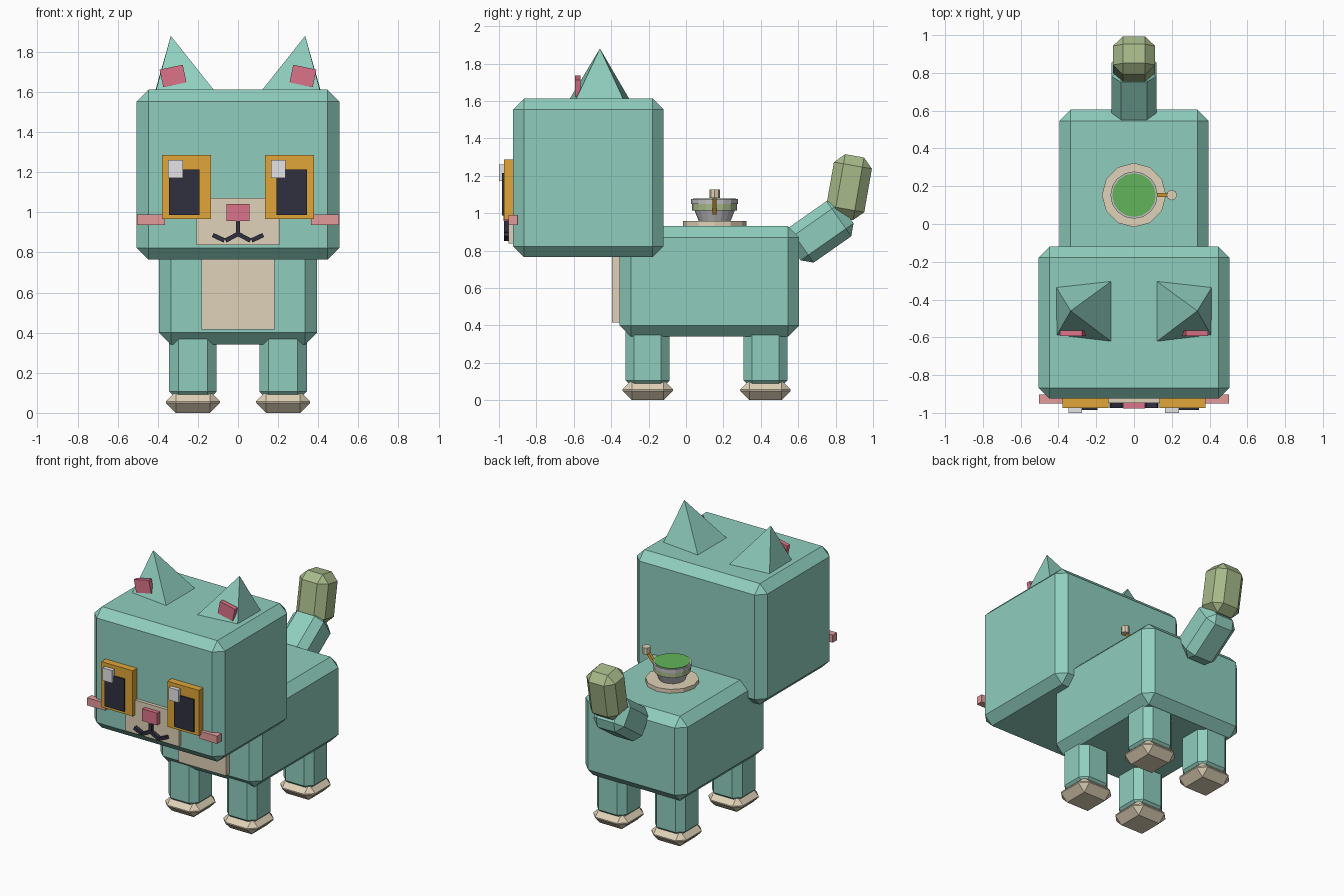
import bpy, bmesh
from math import radians, cos, sin, pi, hypot, atan2
from mathutils import Matrix, Vector

if "Cube" in bpy.data.objects:
    bpy.data.objects.remove(bpy.data.objects["Cube"])


def colour(name, r, g, b):
    def lin(c):
        c /= 255
        return c / 12.92 if c <= 0.04045 else ((c + 0.055) / 1.055) ** 2.4
    rgba = (lin(r), lin(g), lin(b), 1)
    m = bpy.data.materials.new(name)
    m.use_nodes = True
    m.diffuse_color = rgba
    m.node_tree.nodes["Principled BSDF"].inputs["Base Color"].default_value = rgba
    return m


TEAL = colour("teal", 143, 206, 190)
CREAM = colour("cream", 224, 210, 184)
GOLD = colour("gold", 224, 166, 56)
DARK = colour("dark navy", 48, 48, 64)
WHITE = colour("white", 232, 232, 234)
PINK = colour("rose pink", 220, 116, 138)
BLUSH = colour("blush pink", 228, 156, 156)
SAGE = colour("sage green", 168, 186, 138)
SILVER = colour("silver grey", 192, 192, 196)
LEAF = colour("leaf green", 98, 180, 90)


def finish(name, bm, *mats):
    bmesh.ops.recalc_face_normals(bm, faces=bm.faces[:])
    me = bpy.data.meshes.new(name)
    bm.to_mesh(me)
    bm.free()
    for m in mats:
        me.materials.append(m)
    ob = bpy.data.objects.new(name, me)
    bpy.context.collection.objects.link(ob)
    return ob


def box(name, mat, centre, size, bevel=0, tilt_x=0, tilt_y=0):
    """Box with optional single chamfer, tilted in degrees about x or y."""
    bm = bmesh.new()
    bmesh.ops.create_cube(bm, size=1)
    bmesh.ops.scale(bm, vec=size, verts=bm.verts[:])
    if bevel:
        bmesh.ops.bevel(bm, geom=bm.edges[:], offset=bevel, segments=1,
                        affect='EDGES', profile=0.5)
    ob = finish(name, bm, mat)
    ob.location = centre
    ob.rotation_euler = (radians(tilt_x), radians(tilt_y), 0)
    return ob


def span(name, mat, x, y, z, bevel=0):
    """Box given by its ranges along each axis."""
    ranges = (x, y, z)
    return box(name, mat, [(a + b) / 2 for a, b in ranges],
               [b - a for a, b in ranges], bevel)


def lathe(name, profile, sides, centre, mats, rule=lambda z: 0):
    """Revolve (radius, height) points about z; rule picks a material by height."""
    bm = bmesh.new()
    rings = [[bm.verts.new((r * cos(2 * pi * i / sides), r * sin(2 * pi * i / sides), z))
              for i in range(sides)] for r, z in profile]
    for lo, hi in zip(rings, rings[1:]):
        for i in range(sides):
            j = (i + 1) % sides
            bm.faces.new((lo[i], lo[j], hi[j], hi[i]))
    bm.faces.new(rings[0])
    bm.faces.new(rings[-1])
    for f in bm.faces:
        f.material_index = rule(f.calc_center_median().z)
    ob = finish(name, bm, *mats)
    ob.location = centre
    return ob


def stroke(name, mat, a, b, y, width=0.022):
    """Thin bar on the face, between two (x, z) points."""
    dx, dz = b[0] - a[0], b[1] - a[1]
    return box(name, mat, ((a[0] + b[0]) / 2, y, (a[1] + b[1]) / 2),
               (hypot(dx, dz), 0.03, width), tilt_y=-atan2(dz, dx) * 180 / pi)


# Body and head
span("body", TEAL, (-0.395, 0.395), (-0.355, 0.605), (0.34, 0.93), 0.06)
span("chest_patch", CREAM, (-0.183, 0.183), (-0.395, -0.33), (0.415, 0.8))
span("head", TEAL, (-0.505, 0.505), (-0.925, -0.12), (0.765, 1.612), 0.058)

# Legs and paws
for side, x in (("right", -0.225), ("left", 0.225)):
    for end, y in (("front", -0.205), ("back", 0.425)):
        span(f"{end}_leg_{side}", TEAL, (x - 0.118, x + 0.118),
             (y - 0.118, y + 0.118), (0.06, 0.44), 0.046)
        span(f"{end}_paw_{side}", CREAM, (x - 0.135, x + 0.135),
             (y - 0.135, y + 0.135), (0, 0.108), 0.05)

# Ears, eyes and cheeks
for side, s in (("right", -1), ("left", 1)):
    bm = bmesh.new()
    base = [bm.verts.new((s * x, y, 1.605)) for x, y in
            ((0.116, -0.3), (0.413, -0.333), (0.41, -0.59), (0.116, -0.625))]
    apex = bm.verts.new((s * 0.335, -0.46, 1.88))
    bm.faces.new(base)
    for i in range(4):
        bm.faces.new((base[i - 1], base[i], apex))
    finish(f"ear_{side}", bm, TEAL)
    box(f"inner_ear_{side}", PINK, (s * 0.324, -0.578, 1.68),
        (0.118, 0.03, 0.09), tilt_y=s * 12)
    eye = s * 0.256
    span(f"eye_frame_{side}", GOLD, (eye - 0.122, eye + 0.122),
         (-0.973, -0.91), (0.967, 1.286))
    pupil = s * 0.268
    span(f"pupil_{side}", DARK, (pupil - 0.075, pupil + 0.075),
         (-0.984, -0.96), (0.987, 1.215))
    glint = pupil - 0.043 if s < 0 else pupil - 0.067
    span(f"eye_glint_{side}", WHITE, (glint - 0.037, glint + 0.037),
         (-1.0, -0.965), (1.172, 1.26))
    cheek = s * 0.434
    span(f"cheek_{side}", BLUSH, (cheek - 0.07, cheek + 0.07),
         (-0.95, -0.902), (0.937, 0.99))
    # Mouth curl on this side
    stroke(f"mouth_inner_{side}", DARK, (0, 0.892), (s * 0.062, 0.86), -0.958)
    stroke(f"mouth_outer_{side}", DARK, (s * 0.068, 0.86), (s * 0.126, 0.887), -0.958)

# Muzzle, nose and mouth line
span("muzzle", CREAM, (-0.206, 0.206), (-0.948, -0.91), (0.837, 1.072))
span("nose", PINK, (-0.058, 0.058), (-0.976, -0.93), (0.957, 1.042))
span("mouth_line", DARK, (-0.011, 0.011), (-0.973, -0.94), (0.88, 0.96))

# Tail
box("tail_base", TEAL, (0, 0.717, 0.9), (0.236, 0.23, 0.345), 0.05, tilt_x=-55)
box("tail_tip", SAGE, (0, 0.872, 1.139), (0.222, 0.206, 0.34), 0.052, tilt_x=-10)

# Saucer and cup on the back
cup_y = 0.153
lathe("saucer", [(0.17, 0.925), (0.17, 0.957)], 12, (0, cup_y, 0), [CREAM])
lathe("cup", [(0.082, 0.95), (0.108, 1.015), (0.12, 1.015), (0.12, 1.048),
              (0.125, 1.048), (0.125, 1.075)], 16, (0, cup_y, 0), [SILVER, SAGE],
      lambda z: 1 if 1.02 < z < 1.045 else 0)
lathe("tea", [(0.115, 1.05), (0.115, 1.079)], 16, (0, cup_y, 0), [LEAF])

# Spoon leaning out of the cup
box("spoon_handle", GOLD, (0.155, cup_y, 1.05), (0.02, 0.02, 0.13), tilt_x=0, tilt_y=40)
lathe("spoon_knob", [(0.028, 1.08), (0.028, 1.127)], 8, (0.2, cup_y, 0), [CREAM])
